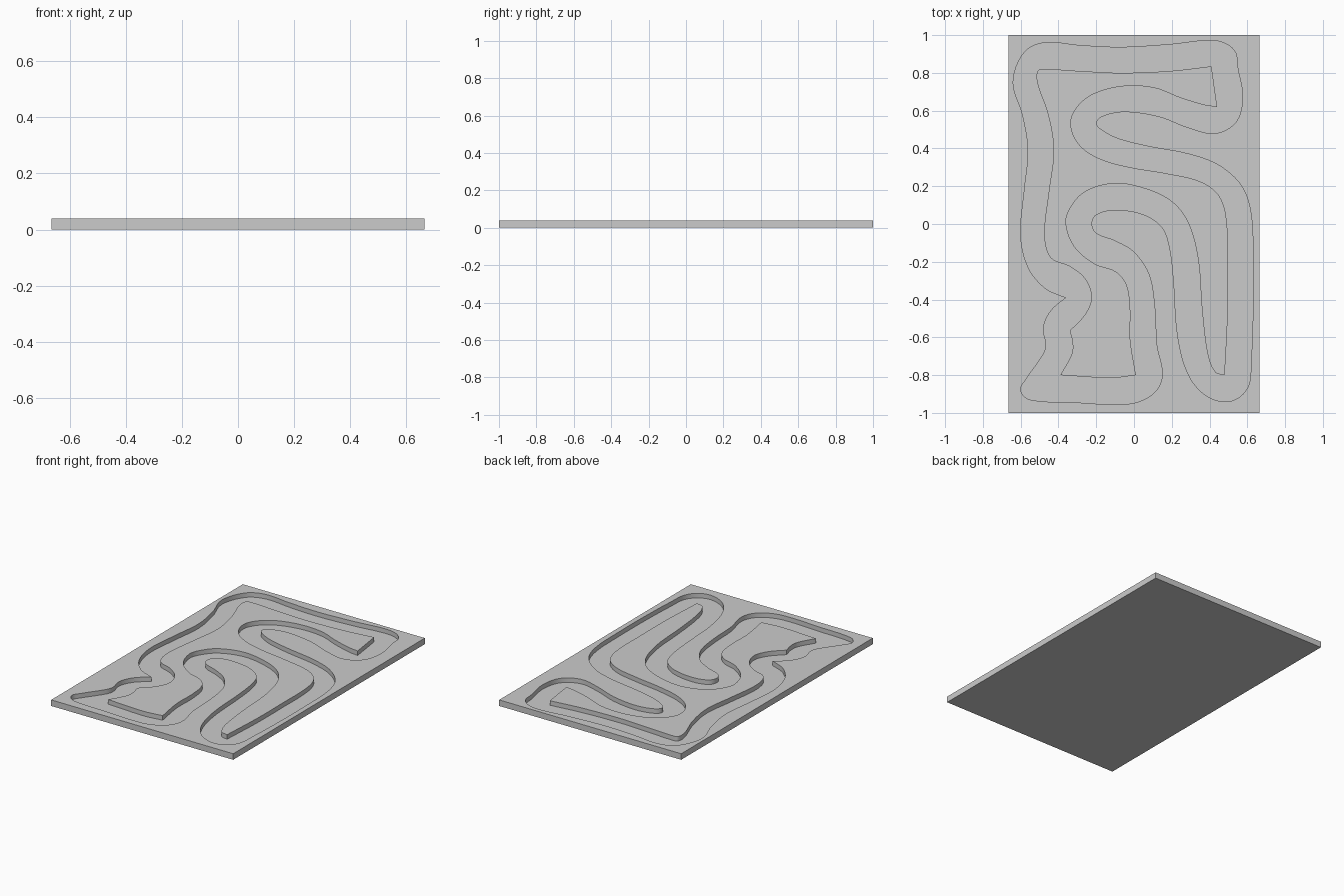
import bpy
import bmesh
from mathutils import Vector
from mathutils.geometry import interpolate_bezier

HALF_X, HALF_Y = .665, 1
THICK, FLOOR = .04, .01

default_cube = bpy.data.objects.get("Cube")
if default_cube:
    bpy.data.objects.remove(default_cube, do_unlink=True)


def make_material(name, value):
    mat = bpy.data.materials.new(name)
    mat.use_nodes = True
    colour = (value, value, value, 1)
    mat.diffuse_color = colour
    mat.node_tree.nodes["Principled BSDF"].inputs["Base Color"].default_value = colour
    return mat


def smooth_run(points, steps=6):
    """Smooth open path through the points; the last point is left out."""
    pts = [Vector((x, y, 0)) for x, y in points]
    last = len(pts) - 1
    tangents = [(pts[min(i + 1, last)] - pts[max(i - 1, 0)]).normalized()
                for i in range(last + 1)]
    path = []
    for i in range(last):
        a, b = pts[i], pts[i + 1]
        reach = (b - a).length / 3
        path += interpolate_bezier(a, a + tangents[i] * reach,
                                   b - tangents[i + 1] * reach, b, steps + 1)[:-1]
    return path


def contour(runs):
    """Closed outline made of smooth runs that meet at sharp corners."""
    return [p for run in runs for p in smooth_run(run)]


def add_solid(name, loops, bottom, top):
    """Fill nested outlines (inner ones are holes) and extrude them upward."""
    bm = bmesh.new()
    edges = []
    for loop in loops:
        verts = [bm.verts.new((p[0], p[1], bottom)) for p in loop]
        edges += [bm.edges.new((v, verts[i - 1])) for i, v in enumerate(verts)]
    bmesh.ops.triangle_fill(bm, edges=edges, use_beauty=True)
    extruded = bmesh.ops.extrude_face_region(bm, geom=bm.faces[:],
                                             use_keep_orig=True)["geom"]
    moved = [g for g in extruded if isinstance(g, bmesh.types.BMVert)]
    bmesh.ops.translate(bm, verts=moved, vec=(0, 0, top - bottom))
    bmesh.ops.recalc_face_normals(bm, faces=bm.faces[:])
    mesh = bpy.data.meshes.new(name)
    bm.to_mesh(mesh)
    bm.free()
    obj = bpy.data.objects.new(name, mesh)
    bpy.context.collection.objects.link(obj)
    return obj


# Outer bank of the winding channel, starting and ending at its one sharp bend
outer_bank = [[
    (-.36, -.39), (-.47, -.34), (-.56, -.23), (-.6, -.06), (-.58, .18),
    (-.56, .39), (-.59, .58), (-.64, .75), (-.58, .91), (-.47, .96),
    (-.29, .945), (-.07, .935), (.19, .95), (.43, .97), (.53, .92),
    (.55, .82), (.575, .67), (.54, .54), (.43, .48), (.29, .51),
    (.13, .57), (-.05, .595), (-.17, .57), (-.2, .53), (-.16, .49),
    (-.08, .45), (.08, .41), (.29, .37), (.45, .31), (.57, .2),
    (.62, .05), (.63, -.2), (.63, -.45), (.62, -.72), (.6, -.87),
    (.5, -.94), (.37, -.9), (.28, -.78), (.23, -.58), (.21, -.3),
    (.19, -.13), (.15, -.02), (.05, .05), (-.1, .075), (-.2, .05),
    (-.225, 0), (-.2, -.05), (-.1, -.09), (0, -.15), (.08, -.27),
    (.11, -.45), (.12, -.64), (.15, -.8), (.11, -.89), (.01, -.945),
    (-.12, -.955), (-.3, -.945), (-.55, -.93), (-.6, -.88), (-.57, -.82),
    (-.48, -.69), (-.465, -.64), (-.48, -.55), (-.44, -.46), (-.36, -.39),
]]

# Inner bank around the island, one run between each pair of sharp corners
island_end = [(.41, .835), (.44, .62)]
upper_bend = [
    (.44, .62), (.37, .63), (.24, .67), (.11, .72), (-.05, .73), (-.21, .69),
    (-.3, .62), (-.335, .53), (-.29, .42), (-.18, .345), (-.02, .3),
    (.16, .27), (.35, .225), (.45, .15), (.49, .02), (.495, -.24),
    (.495, -.5), (.48, -.8),
]
lower_bend = [
    (.48, -.8), (.43, -.785), (.39, -.69), (.36, -.45), (.34, -.19),
    (.29, 0), (.21, .11), (.08, .18), (-.1, .215), (-.26, .17), (-.34, .08),
    (-.36, 0), (-.315, -.12), (-.21, -.21), (-.1, -.25), (-.04, -.32),
    (-.02, -.45), (-.02, -.61), (.01, -.8),
]
front_straight = [(.01, -.8), (-.12, -.815), (-.39, -.8)]
kink = [(-.39, -.8), (-.33, -.69), (-.325, -.63), (-.34, -.565)]
side_and_back = [
    (-.34, -.565), (-.26, -.48), (-.225, -.39), (-.26, -.29), (-.34, -.225),
    (-.44, -.18), (-.475, -.06), (-.45, .18), (-.425, .39), (-.455, .58),
    (-.51, .74), (-.51, .81), (-.47, .82), (-.29, .81), (-.07, .8),
    (.19, .81), (.41, .835),
]
inner_bank = [island_end, upper_bend, lower_bend, front_straight, kink, side_and_back]

# Flat plate
corners = [(-HALF_X, -HALF_Y), (HALF_X, -HALF_Y), (HALF_X, HALF_Y), (-HALF_X, HALF_Y)]
plate = add_solid("track_plate", [corners], 0, THICK)
plate.data.materials.append(make_material("plain grey", .6))

# Channel sunk into the top of the plate
cutter = add_solid("channel_cutter", [contour(outer_bank), contour(inner_bank)],
                   FLOOR, THICK * 2)
cutter.hide_render = True
groove = plate.modifiers.new("channel", 'BOOLEAN')
groove.operation = 'DIFFERENCE'
groove.solver = 'EXACT'
groove.object = cutter

# Apply the cut, drop the cutter and smooth the channel walls
bpy.ops.object.select_all(action='DESELECT')
plate.select_set(True)
bpy.context.view_layer.objects.active = plate
bpy.ops.object.modifier_apply(modifier=groove.name)
bpy.data.objects.remove(cutter, do_unlink=True)
bpy.ops.object.shade_smooth_by_angle()
